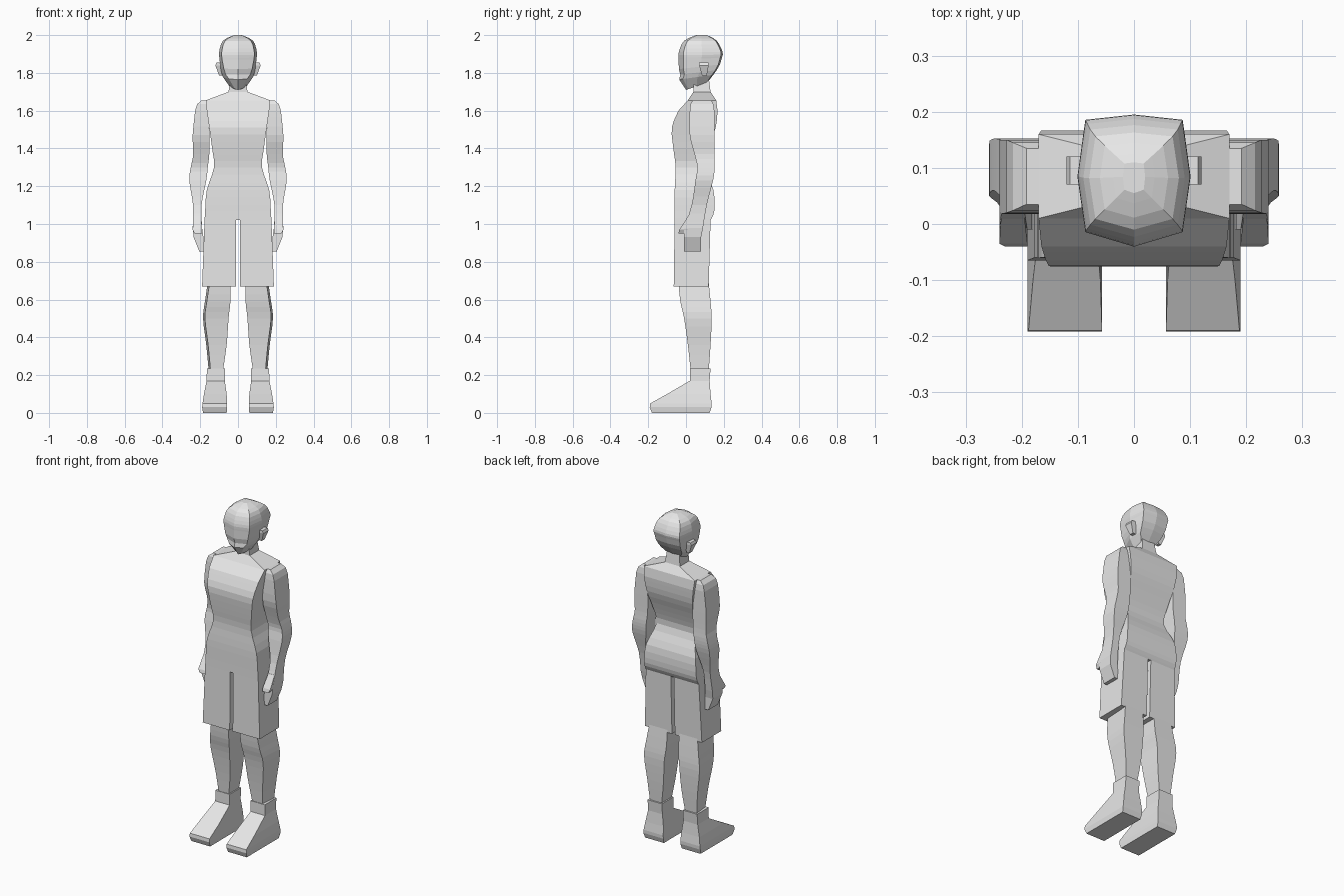
import bpy
import bmesh
from mathutils import Vector

default_cube = bpy.data.objects.get("Cube")
if default_cube:
    bpy.data.objects.remove(default_cube, do_unlink=True)

# One plain colour for the whole figure
grey = bpy.data.materials.new("light grey")
grey.use_nodes = True
grey.diffuse_color = (.8, .8, .8, 1)
grey.node_tree.nodes["Principled BSDF"].inputs["Base Color"].default_value = grey.diffuse_color


def rounded(sections, steps=3):
    """Add in-between sections along a smooth curve through the given ones."""
    keys = [Vector(section) for section in sections]
    result = []
    for index, (start, end) in enumerate(zip(keys, keys[1:])):
        before = keys[max(index - 1, 0)]
        after = keys[min(index + 2, len(keys) - 1)]
        for step in range(steps):
            t = step / steps
            ease = t * t * (3 - 2 * t)
            leave = t * (1 - t) ** 2 * (end - before) / 2
            arrive = t * t * (t - 1) * (after - start) / 2
            result.append(start.lerp(end, ease) + leave + arrive)
    return result + [keys[-1]]


def loft(name, rings):
    """Skin a stack of equal-sized point rings into a closed, flat-shaded mesh."""
    bm = bmesh.new()
    loops = [[bm.verts.new(point) for point in ring] for ring in rings]
    for lower, upper in zip(loops, loops[1:]):
        for i in range(len(lower)):
            # Negative indices close the ring
            bm.faces.new((lower[i - 1], lower[i], upper[i], upper[i - 1]))
    bm.faces.new(loops[0])
    bm.faces.new(loops[-1])
    bmesh.ops.recalc_face_normals(bm, faces=bm.faces)
    mesh = bpy.data.meshes.new(name)
    bm.to_mesh(mesh)
    bm.free()
    mesh.materials.append(grey)
    part = bpy.data.objects.new(name, mesh)
    bpy.context.collection.objects.link(part)


def box_ring(section, side=1, taper=0):
    """Four-cornered section; taper pulls the outer front corner inwards."""
    z, inner, outer, front, back = section
    return [(side * inner, front, z), (side * (outer - taper), front, z),
            (side * outer, back, z), (side * inner, back, z)]


def pair(name, sections, taper=0):
    """Build a left and a right copy of a boxy limb part."""
    for label, side in (("left", 1), ("right", -1)):
        loft(f"{label}_{name}",
             [box_ring(section, side, taper) for section in sections])


def centred(sections):
    """Turn half widths into left and right limits."""
    return [(z, -half, half, front, back) for z, half, front, back in sections]


# Torso from hips to chest, then shoulders and neck
# Each section is height, half width, front, back
body = centred([
    (1.02, .177, -.06, .13), (1.07, .174, -.06, .15), (1.18, .165, -.06, .145),
    (1.3, .127, -.055, .1), (1.4, .137, -.067, .12), (1.51, .152, -.075, .157),
    (1.6, .165, -.04, .167),
])
shoulders = centred([
    (1.655, .17, .01, .16), (1.7, .05, .04, .13), (1.78, .04, .04, .12),
])
loft("torso", [box_ring(section) for section in rounded(body) + shoulders])

# Paired parts: height, inner side, outer side, front, back
pair("shorts_leg", [(.67, .01, .19, -.065, .12), (1.02, .01, .177, -.06, .13)])

pair("lower_leg", rounded([
    (.22, .08, .155, .025, .12), (.36, .06, .168, .01, .13),
    (.5, .05, .185, -.01, .136), (.59, .04, .175, -.03, .13),
    (.69, .04, .16, -.04, .12),
]), taper=.01)

# Shoes with a sloped instep
pair("shoe", [
    (0, .06, .185, -.18, .125), (.03, .057, .19, -.192, .135),
    (.05, .057, .188, -.19, .136), (.1, .06, .18, -.1, .13),
    (.17, .07, .166, .02, .125), (.235, .07, .165, .02, .13),
])

# Arms from wrist to shoulder, with a flat cap on top
pair("arm", rounded([
    (.98, .19, .24, -.01, .09), (1.1, .193, .238, .03, .11),
    (1.23, .168, .258, .05, .143), (1.3, .16, .25, .06, .152),
    (1.37, .152, .237, .045, .15), (1.47, .15, .24, .02, .15),
    (1.6, .16, .227, .02, .15),
]) + [(1.635, .165, .216, .024, .145), (1.655, .17, .192, .035, .135)])

pair("hand", [
    (.855, .178, .205, -.01, .08), (.93, .183, .235, -.01, .08),
    (.98, .19, .24, -.01, .09),
])
pair("thumb", [
    (.95, .19, .23, -.04, -.01), (.97, .19, .24, -.035, .01),
    (1.04, .195, .237, .01, .05),
])


def head_ring(section):
    """Eight-sided head section, tilted between front and back heights."""
    front_z, back_z, half, front, back, cheek = section
    outline = [(0, 0), (cheek, .11), (1, .53), (.86, .96), (0, 1)]
    # Mirror every point that is off the middle line
    outline += [(-width, t) for width, t in outline[-2:0:-1]]
    return [(half * width, front + (back - front) * t,
             front_z + (back_z - front_z) * t) for width, t in outline]


# Head: front height, back height, half width, front, back, cheek width
face = [
    (1.71, 1.745, .045, 0, .11, .35), (1.765, 1.79, .08, -.036, .145, .6),
    (1.79, 1.815, .088, -.03, .163, .75), (1.82, 1.845, .094, -.038, .18, .8),
]
skull = rounded([
    (1.87, 1.88, .098, -.039, .19, .86), (1.91, 1.91, .1, -.038, .194, .86),
    (1.97, 1.97, .08, -.01, .163, .86), (2, 2, .02, .055, .11, .86),
])
loft("head", [head_ring(section) for section in face + skull])

# Ears flaring outwards
pair("ear", [
    (1.785, .08, .1, .085, .11), (1.84, .08, .12, .07, .12),
    (1.855, .08, .114, .07, .12),
])
